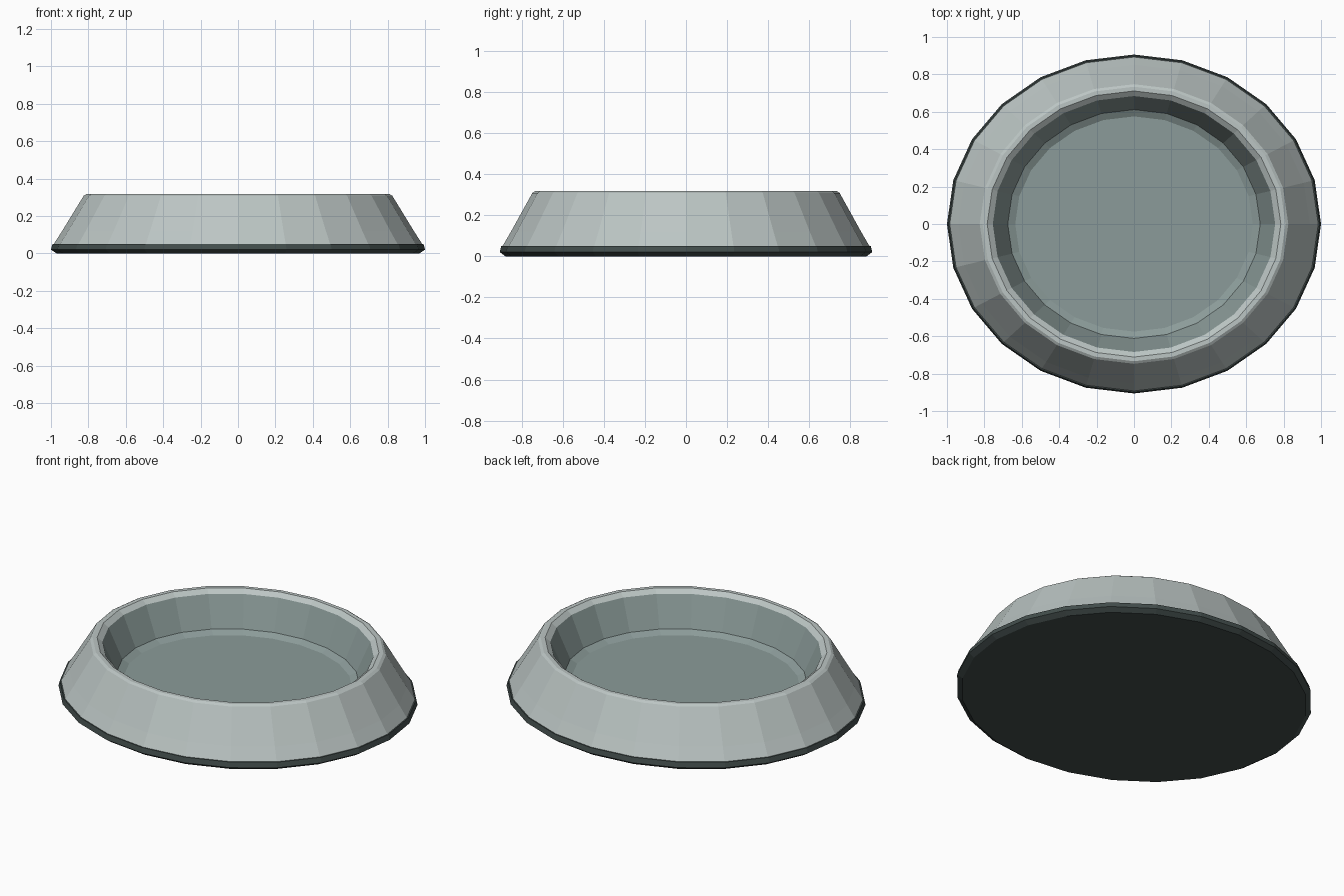
import bpy, bmesh, math

if "Cube" in bpy.data.objects:
    bpy.data.objects.remove(bpy.data.objects["Cube"])

SIDES = 24
RY = 0.906  # the oval is slightly shorter front to back


def material(name, rgb):
    m = bpy.data.materials.new(name)
    m.diffuse_color = (*rgb, 1)
    m.use_nodes = True
    m.node_tree.nodes["Principled BSDF"].inputs["Base Color"].default_value = m.diffuse_color
    return m


shell_grey = material("pale grey", (0.50, 0.56, 0.55))
inner_grey = material("teal grey", (0.26, 0.33, 0.32))
foot_dark = material("dark rubber", (0.055, 0.075, 0.072))


def lathe(name, profile, mat, cap_start=False, cap_end=False):
    """Oval lathe; profile is a list of (radius, z), going up the outside."""
    bm = bmesh.new()
    rings = []
    for r, z in profile:
        ring = []
        for i in range(SIDES):
            a = math.tau * i / SIDES
            ring.append(bm.verts.new((r * math.cos(a), (r * RY) * math.sin(a), z)))
        rings.append(ring)
    for lo, hi in zip(rings, rings[1:]):
        for i in range(SIDES):
            j = (i + 1) % SIDES
            bm.faces.new((lo[i], lo[j], hi[j], hi[i]))
    if cap_start:
        bm.faces.new(rings[0][::-1])
    if cap_end:
        bm.faces.new(rings[-1])
    me = bpy.data.meshes.new(name)
    bm.to_mesh(me)
    bm.free()
    me.materials.append(mat)
    ob = bpy.data.objects.new(name, me)
    bpy.context.collection.objects.link(ob)
    return ob


# rubber foot with chamfered lower edge
lathe("rubber_foot", [(0.97, 0), (1.0, 0.02), (0.992, 0.05)], foot_dark, True, True)

# sloping outer shell, flat rim and inner lip chamfer
lathe("outer_shell", [(0.985, 0.05), (0.94, 0.12), (0.825, 0.308), (0.81, 0.317),
                      (0.785, 0.317), (0.755, 0.295)], shell_grey)

# inner basin: steep wall, chamfered corner, flat floor
lathe("inner_basin", [(0.755, 0.295), (0.675, 0.12), (0.635, 0.10)], inner_grey, False, True)
